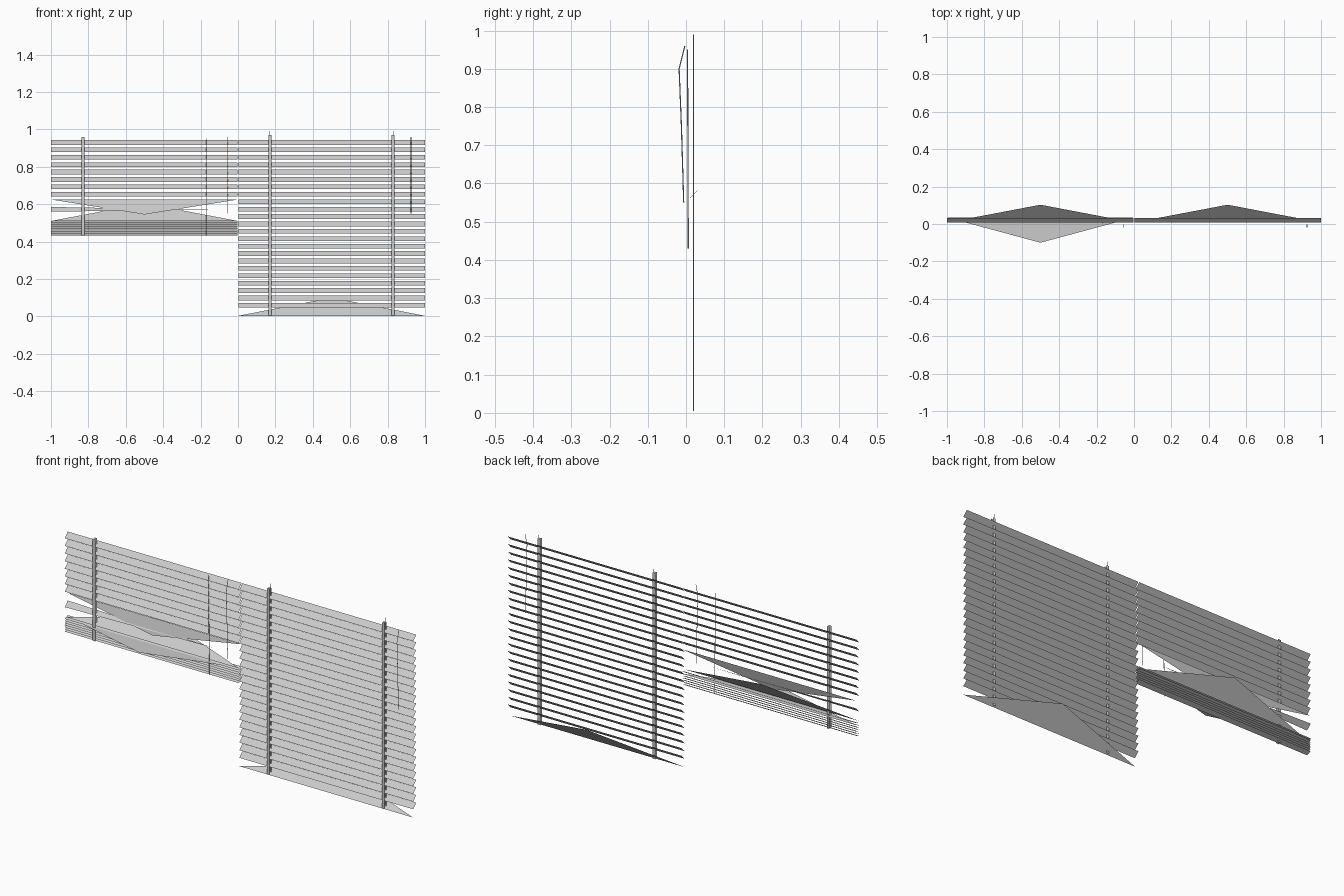
import bpy, math

cube = bpy.data.objects.get("Cube")
if cube:
    bpy.data.objects.remove(cube, do_unlink=True)


def make_material(name, value):
    mat = bpy.data.materials.new(name)
    mat.use_nodes = True
    color = (value, value, value, 1)
    mat.diffuse_color = color
    mat.node_tree.nodes["Principled BSDF"].inputs["Base Color"].default_value = color
    return mat


slat_grey = make_material("light grey", 0.6)


def sheet(name, polygons):
    """Object made of separate flat polygons."""
    verts, faces = [], []
    for poly in polygons:
        faces.append(range(len(verts), len(verts) + len(poly)))
        verts += poly
    mesh = bpy.data.meshes.new(name)
    mesh.from_pydata(verts, [], [list(f) for f in faces])
    mesh.materials.append(slat_grey)
    obj = bpy.data.objects.new(name, mesh)
    bpy.context.collection.objects.link(obj)
    return obj


def slat(x0, x1, z, rise):
    """Tilted strip, low edge at the front."""
    return [(x0, 0.008, z - rise / 2), (x1, 0.008, z - rise / 2),
            (x1, 0.033, z + rise / 2), (x0, 0.033, z + rise / 2)]


def tape(x, y, z0, z1, w):
    return [(x - w, y, z0), (x + w, y, z0), (x + w, y, z1), (x - w, y, z1)]


def cord(name, points, radius=0.0015):
    curve = bpy.data.curves.new(name, "CURVE")
    curve.dimensions = "3D"
    curve.bevel_depth = radius
    curve.bevel_resolution = 0
    line = curve.splines.new("POLY")
    line.points.add(len(points) - 1)
    for p, co in zip(line.points, points):
        p.co = (*co, 1)
    curve.materials.append(slat_grey)
    obj = bpy.data.objects.new(name, curve)
    bpy.context.collection.objects.link(obj)


TOP, STEP, RISE = 0.93, 0.0396, 0.025

# Lowered blind
sheet("lowered_slats", [slat(0.002, 1, TOP - i * STEP, RISE) for i in range(23)])
sheet("lowered_bottom_flap", [[(0, 0.008, 0.003), (1, 0.008, 0.003), (0.5, 0.103, 0.1)]])

# Half raised blind with its gathered stack
sheet("raised_slats", [slat(-1, -0.002, TOP - i * STEP, RISE) for i in range(8)])
sheet("raised_bent_slats", [
    [(-1, 0.033, 0.625), (-0.5, 0.012, 0.545), (0, 0.033, 0.625)],
    [(-1, 0.008, 0.56), (-0.15, 0.02, 0.57), (-1, 0.033, 0.585)]])
sheet("gathered_slats", [slat(-1, -0.002, 0.438 + i * 0.011, 0.01) for i in range(7)])
sheet("raised_back_flap", [[(-1, 0.008, 0.51), (0, 0.008, 0.51), (-0.5, 0.103, 0.605)]])
sheet("raised_front_flap", [[(-1, 0.035, 0.5), (-0.5, -0.1, 0.5), (0, 0.035, 0.5)]])

# Ladder tapes in front of and through the slats
for name, x, low, high in (("raised", -0.83, 0.43, 0.96),
                           ("lowered_inner", 0.17, 0.005, 0.97),
                           ("lowered_outer", 0.83, 0.005, 0.97)):
    sheet(name + "_tape", [tape(x, y, low, high, 0.008) for y in (0.006, 0.02)])
    if low < 0.1:
        cord(name + "_lift_cord", [(x, 0.02, low), (x, 0.02, 0.99)])
cord("raised_inner_cord", [(-0.17, 0.006, 0.43), (-0.17, 0.004, 0.95)])

# Hanging pull cords
for name, x in (("raised_pull_cord", -0.055), ("lowered_pull_cord", 0.925)):
    cord(name, [(x, -0.003, 0.96), (x, -0.018, 0.9), (x, -0.012, 0.75), (x, -0.006, 0.55)])
